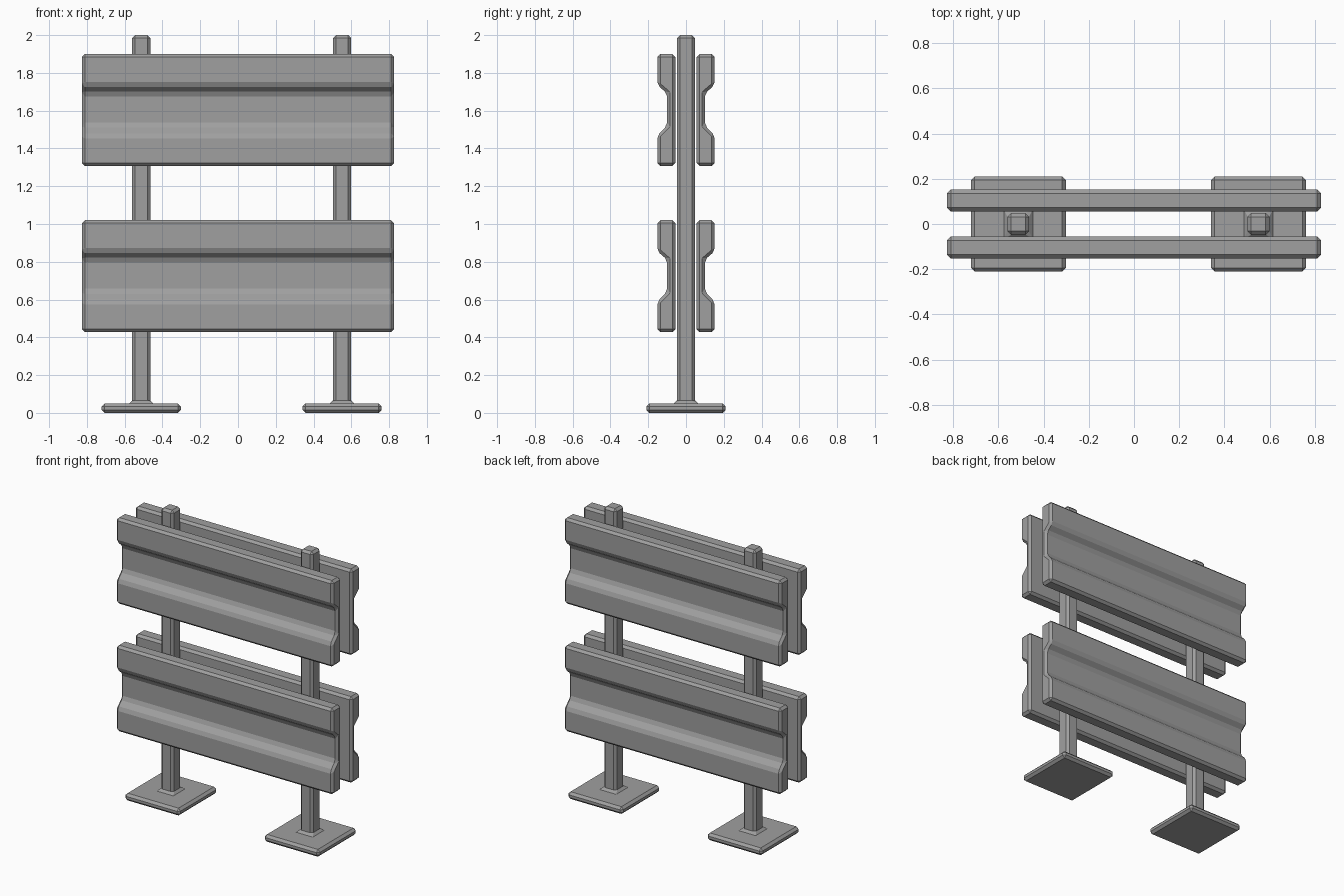
import bpy, bmesh

if "Cube" in bpy.data.objects:
    bpy.data.objects.remove(bpy.data.objects["Cube"])

grey = bpy.data.materials.new("mid_grey")
grey.diffuse_color = (0.35, 0.35, 0.35, 1)
grey.use_nodes = True
grey.node_tree.nodes["Principled BSDF"].inputs["Base Color"].default_value = grey.diffuse_color


def finish(name, bm):
    bmesh.ops.recalc_face_normals(bm, faces=bm.faces)
    me = bpy.data.meshes.new(name)
    bm.to_mesh(me)
    bm.free()
    me.materials.append(grey)
    ob = bpy.data.objects.new(name, me)
    bpy.context.collection.objects.link(ob)
    # single flat chamfer on every edge
    bev = ob.modifiers.new("chamfer", 'BEVEL')
    bev.width = 0.016
    bev.segments = 1
    bev.limit_method = 'ANGLE'
    bev.angle_limit = 0.5
    return ob


# Post with foot plate: plate box, then the post extruded from its top face
def post(name, x):
    foot, shaft, plate_h = 0.21, 0.048, 0.05
    bm = bmesh.new()
    base = bm.faces.new([bm.verts.new((x + a * foot, b * foot, 0))
                         for a, b in ((-1, -1), (1, -1), (1, 1), (-1, 1))])
    top = bmesh.ops.extrude_face_region(bm, geom=[base], use_keep_orig=True)["geom"]
    for v in top:
        if isinstance(v, bmesh.types.BMVert):
            v.co.z = plate_h
    cap = [f for f in top if isinstance(f, bmesh.types.BMFace)][0]
    bmesh.ops.recalc_face_normals(bm, faces=bm.faces)
    bmesh.ops.inset_region(bm, faces=[cap], thickness=foot - shaft,
                           use_even_offset=True)
    new = bmesh.ops.extrude_discrete_faces(bm, faces=[cap])["faces"][0]
    for v in new.verts:
        v.co.z = 2.0
    finish(name, bm)


# Board: grooved profile extruded along x; side is -1 for front, 1 for back
def board(name, side, zc):
    inner, outer, groove, half = 0.056, 0.152, 0.1, 0.827
    profile = [(inner, -0.298), (outer, -0.298), (outer, -0.136), (groove, -0.083),
               (groove, 0.086), (outer, 0.131), (outer, 0.295), (inner, 0.295)]
    bm = bmesh.new()
    f = bm.faces.new([bm.verts.new((-half, side * y, zc + z)) for y, z in profile])
    ext = bmesh.ops.extrude_face_region(bm, geom=[f], use_keep_orig=True)["geom"]
    bmesh.ops.translate(bm, vec=(2 * half, 0, 0),
                        verts=[v for v in ext if isinstance(v, bmesh.types.BMVert)])
    finish(name, bm)


post("left_post", -0.512)
post("right_post", 0.551)
for level, zc in (("lower", 0.725), ("upper", 1.605)):
    board(level + "_front_board", -1, zc)
    board(level + "_back_board", 1, zc)
